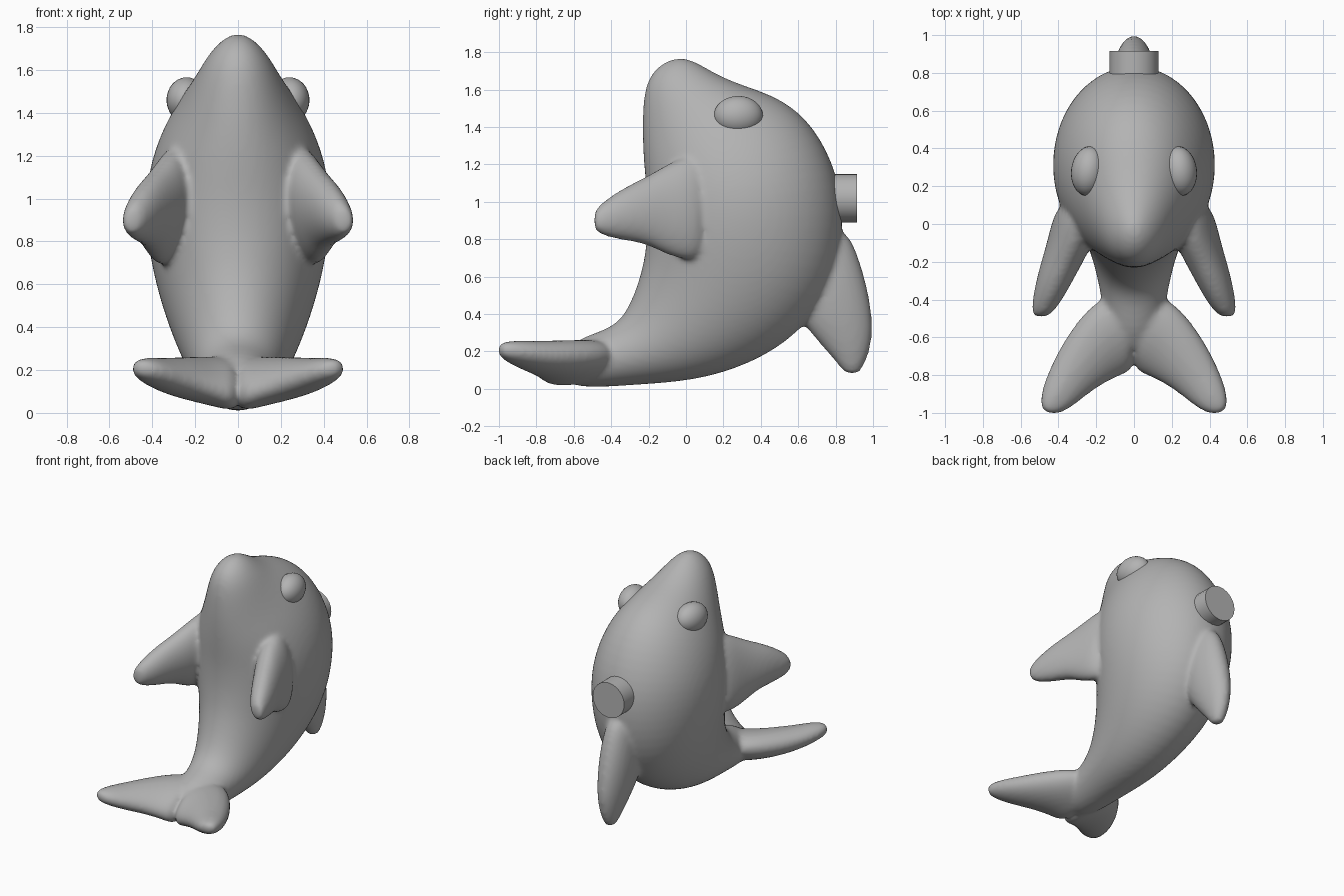
import bpy
import bmesh
from math import sin, cos, pi
from mathutils import Vector, Matrix

cube = bpy.data.objects.get("Cube")
if cube:
    bpy.data.objects.remove(cube)

GREY = (0.45, 0.45, 0.45, 1)
grey = bpy.data.materials.new("plain grey")
grey.use_nodes = True
grey.diffuse_color = GREY
grey.node_tree.nodes["Principled BSDF"].inputs["Base Color"].default_value = GREY
SIDES = 24


def add_object(name, bm):
    bmesh.ops.recalc_face_normals(bm, faces=bm.faces)
    mesh = bpy.data.meshes.new(name)
    bm.to_mesh(mesh)
    bm.free()
    mesh.materials.append(grey)
    obj = bpy.data.objects.new(name, mesh)
    bpy.context.collection.objects.link(obj)
    return obj


def loft(bm, sections, axis, flip=1):
    """Closed skin over ellipses, each given by two edge points and a half thickness."""
    rings = []
    for a, b, thick in sections:
        a, b = Vector(a), Vector(b)
        mid, half = (a + b) / 2, (a - b) / 2
        ring = []
        for i in range(SIDES):
            t = 2 * pi * i / SIDES
            p = mid + half * cos(t) + axis * thick * sin(t)
            ring.append(bm.verts.new((p.x * flip, p.y, p.z)))
        rings.append(ring)
    for r, s in zip(rings, rings[1:]):
        for i in range(SIDES):
            j = (i + 1) % SIDES
            bm.faces.new((r[i], r[j], s[j], s[i]))
    # rounded ends closed with a fan
    for ring in (rings[0], rings[-1]):
        centre = bm.verts.new(sum((v.co for v in ring), Vector()) / SIDES)
        for i in range(SIDES):
            bm.faces.new((ring[i], ring[(i + 1) % SIDES], centre))


X, Z = Vector((1, 0, 0)), Vector((0, 0, 1))

# Body from snout to tail: belly y, z, back y, z, half width
body = [
    (-0.10, 1.755, -0.01, 1.77, 0.035),
    (-0.18, 1.70, 0.06, 1.745, 0.095),
    (-0.225, 1.60, 0.15, 1.69, 0.155),
    (-0.235, 1.45, 0.28, 1.63, 0.21),
    (-0.235, 1.30, 0.51, 1.56, 0.285),
    (-0.225, 1.15, 0.69, 1.41, 0.375),
    (-0.21, 1.00, 0.82, 1.15, 0.435),
    (-0.21, 0.85, 0.855, 0.87, 0.435),
    (-0.22, 0.75, 0.80, 0.55, 0.40),
    (-0.235, 0.65, 0.61, 0.29, 0.345),
    (-0.28, 0.50, 0.35, 0.13, 0.28),
    (-0.34, 0.38, 0.05, 0.04, 0.225),
    (-0.42, 0.32, -0.28, 0.02, 0.18),
    (-0.55, 0.28, -0.55, 0.00, 0.15),
    (-0.66, 0.21, -0.66, 0.04, 0.08),
]
# Side flipper: upper edge, lower edge, half thickness
flipper = [
    ((0.28, 0.10, 1.28), (0.34, 0.10, 0.66), 0.10),
    ((0.30, -0.08, 1.22), (0.37, -0.10, 0.71), 0.12),
    ((0.36, -0.20, 1.14), (0.40, -0.20, 0.77), 0.11),
    ((0.41, -0.31, 1.09), (0.44, -0.31, 0.79), 0.095),
    ((0.455, -0.42, 1.02), (0.475, -0.42, 0.81), 0.075),
    ((0.49, -0.49, 0.96), (0.50, -0.49, 0.84), 0.045),
]
# Tail fluke: outer edge, inner edge, half thickness
fluke = [
    ((0.00, -0.38, 0.18), (0.00, -0.78, 0.08), 0.12),
    ((0.17, -0.37, 0.19), (0.07, -0.80, 0.10), 0.11),
    ((0.31, -0.52, 0.18), (0.19, -0.86, 0.14), 0.10),
    ((0.42, -0.70, 0.18), (0.29, -0.94, 0.17), 0.08),
    ((0.49, -0.87, 0.20), (0.37, -1.00, 0.20), 0.06),
    ((0.50, -0.97, 0.21), (0.44, -1.01, 0.21), 0.035),
]
# Dorsal fin, pointing down: front y, rear y, height, half thickness
dorsal = [
    (0.60, 0.86, 0.85, 0.08),
    (0.58, 0.92, 0.72, 0.11),
    (0.56, 0.97, 0.55, 0.12),
    (0.59, 0.997, 0.40, 0.11),
    (0.68, 1.00, 0.28, 0.09),
    (0.78, 0.975, 0.17, 0.065),
    (0.85, 0.93, 0.08, 0.035),
]

bm = bmesh.new()
loft(bm, [((0, fy, fz), (0, by, bz), w) for fy, fz, by, bz, w in body], X)
loft(bm, [((0, f, z), (0, r, z), w) for f, r, z, w in dorsal], X)
for side in (1, -1):
    loft(bm, flipper, X, side)
    loft(bm, fluke, Z, side)
skin = add_object("body", bm)

# Melt body, fins and tail into one smooth skin
sub = skin.modifiers.new("round", "SUBSURF")
sub.levels = sub.render_levels = 2
fuse = skin.modifiers.new("fuse", "REMESH")
fuse.mode = "VOXEL"
fuse.voxel_size = 0.016
fuse.use_smooth_shade = True
soften = skin.modifiers.new("soften", "SMOOTH")
soften.factor = 0.5
soften.iterations = 8

# Eyes
for side, name in ((1, "left_eye"), (-1, "right_eye")):
    bm = bmesh.new()
    place = (Matrix.Translation((side * 0.24, 0.28, 1.46))
             @ Matrix.Rotation(side * 0.12, 4, "Z")
             @ Matrix.Diagonal((0.093, 0.132, 0.106, 1)))
    bmesh.ops.create_uvsphere(bm, u_segments=32, v_segments=16, radius=1, matrix=place)
    for face in bm.faces:
        face.smooth = True
    add_object(name, bm)

# Valve plug on the back
bm = bmesh.new()
place = Matrix.Translation((0, 0.84, 1.02)) @ Matrix.Rotation(pi / 2, 4, "X")
bmesh.ops.create_cone(bm, cap_ends=True, segments=24, radius1=0.13, radius2=0.13,
                      depth=0.15, matrix=place)
for face in bm.faces:
    face.smooth = len(face.verts) == 4
for edge in bm.edges:
    edge.smooth = not any(len(f.verts) > 4 for f in edge.link_faces)
add_object("valve_plug", bm)
